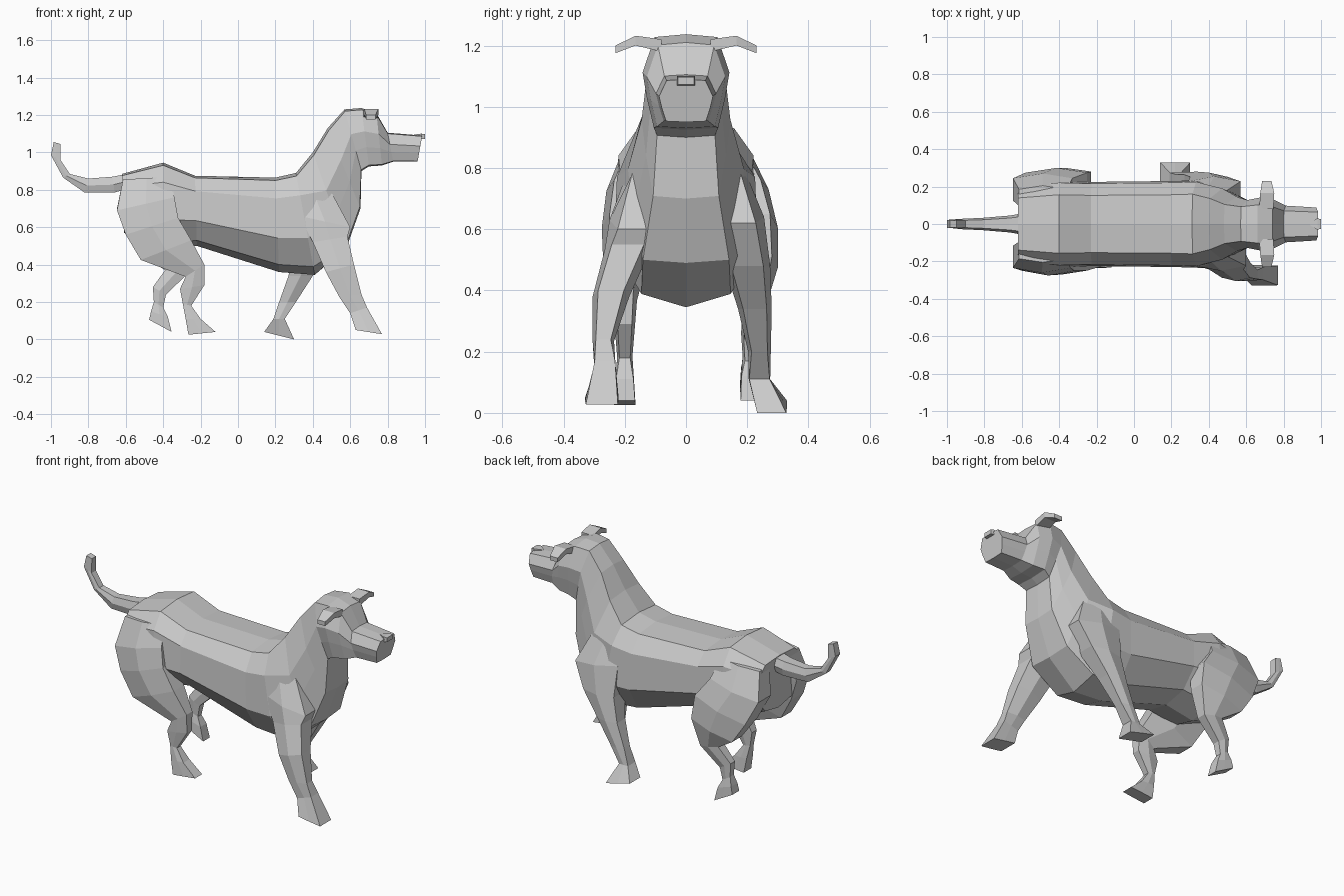
import bpy, bmesh

# Half cross-sections: (fraction from first edge to second edge, fraction of half width)
BARREL = [(0, 0), (.08, .62), (.36, 1), (.78, .96), (.97, .68), (1, 0)]
SKULL = [(0, 0), (.02, .74), (.33, .90), (.6, 1), (.97, .72), (1, 0)]
LIMB = [(0, .7), (.5, 1), (1, .7)]
PAW = [(0, 1), (.5, 1), (1, .95)]


def section(xa, za, xb, zb, y, w, profile):
    """Closed ring spanning two points of the side outline."""
    half = [(xa + (xb - xa) * t, w * k, za + (zb - za) * t) for t, k in profile]
    return [(x, y - k, z) for x, k, z in half] + [(x, y + k, z) for x, k, z in reversed(half)]


def loft(name, rings):
    bm = bmesh.new()
    vr = [[bm.verts.new(p) for p in r] for r in rings]
    n = len(vr[0])
    for a, b in zip(vr, vr[1:]):
        for i in range(n):
            j = (i + 1) % n
            bm.faces.new((a[i], a[j], b[j], b[i]))
    bm.faces.new(vr[0])
    bm.faces.new(vr[-1])
    bmesh.ops.remove_doubles(bm, verts=bm.verts, dist=1e-5)
    bmesh.ops.recalc_face_normals(bm, faces=bm.faces)
    me = bpy.data.meshes.new(name)
    bm.to_mesh(me)
    bm.free()
    ob = bpy.data.objects.new(name, me)
    bpy.context.collection.objects.link(ob)
    return ob


parts = []


def limb(name, rings):
    last = len(rings) - 1
    parts.append(loft(name, [section(*r, PAW if i >= last - 1 else LIMB)
                             for i, r in enumerate(rings)]))


# Trunk: lower outline point, upper outline point, half width
trunk = [(-.61, .57, -.62, .885, .205), (-.40, .47, -.40, .945, .23),
         (-.22, .50, -.23, .875, .225), (.22, .36, .20, .865, .23),
         (.41, .345, .31, .89, .235)]
# Neck, skull and muzzle continue the same skin
front = [(.58, .49, .40, 1.0, .19), (.655, .70, .48, 1.13, .145),
         (.66, .90, .57, 1.23, .128), (.70, .925, .66, 1.237, .142),
         (.77, .93, .74, 1.21, .128), (.83, .95, .80, 1.105, .098),
         (.96, .95, .985, 1.09, .088)]
body = loft("body", [section(*r[:4], 0, r[4], p)
                     for rows, p in ((trunk, BARREL), (front, SKULL)) for r in rows])

# Legs: rear edge x z, front edge x z, centre y, half width
limb("front_leg_forward", [
    (.30, .83, .46, .86, -.12, .05), (.33, .66, .60, .60, -.16, .09),
    (.40, .52, .585, .55, -.19, .075), (.47, .36, .62, .40, -.245, .06),
    (.54, .23, .66, .24, -.27, .035), (.60, .14, .69, .17, -.265, .035),
    (.63, .05, .77, .028, -.275, .055)])
limb("front_leg_back", [
    (.30, .83, .46, .86, .12, .05), (.29, .66, .57, .62, .165, .09),
    (.30, .48, .50, .48, .20, .075), (.27, .34, .40, .34, .225, .055),
    (.22, .20, .31, .20, .24, .037), (.19, .11, .25, .11, .24, .035),
    (.14, .04, .30, 0, .28, .05)])
limb("hind_leg_forward", [
    (-.615, .855, -.36, .87, -.14, .065), (-.647, .69, -.34, .76, -.175, .085),
    (-.60, .56, -.32, .65, -.19, .085), (-.52, .425, -.25, .53, -.20, .07),
    (-.28, .335, -.18, .40, -.20, .04), (-.31, .27, -.18, .29, -.20, .033),
    (-.295, .19, -.25, .18, -.20, .025), (-.28, .11, -.20, .11, -.20, .03),
    (-.265, .025, -.12, .04, -.20, .035)])
limb("hind_leg_back", [
    (-.615, .855, -.36, .87, .14, .065), (-.647, .70, -.33, .76, .185, .085),
    (-.58, .56, -.25, .65, .215, .085), (-.50, .44, -.23, .51, .235, .065),
    (-.39, .37, -.27, .35, .225, .04), (-.455, .28, -.385, .24, .21, .03),
    (-.45, .20, -.40, .17, .21, .025), (-.465, .15, -.375, .12, .21, .03),
    (-.475, .105, -.355, .04, .21, .033)])

# Tail curving up and back
limb("tail", [
    (-.58, .81, -.58, .888, 0, .06), (-.66, .785, -.67, .87, 0, .045),
    (-.82, .785, -.80, .86, 0, .033), (-.935, .865, -.90, .885, 0, .028),
    (-1.0, .985, -.95, .96, 0, .022), (-.985, 1.055, -.95, 1.045, 0, .02)])

# Weld legs and tail into one continuous skin
for part in parts:
    m = body.modifiers.new("weld", 'BOOLEAN')
    m.operation, m.solver, m.object = 'UNION', 'EXACT', part
skin = bpy.data.meshes.new_from_object(body.evaluated_get(bpy.context.evaluated_depsgraph_get()))
body.modifiers.clear()
body.data = skin
for part in parts:
    bpy.data.objects.remove(part)

# Folded ears, mirrored: y, x range, z range
ear = loft("ears", [[(a, y, c), (b, y, c), (b, y, d), (a, y, d)] for y, a, b, c, d in
                    [(.08, .67, .745, 1.18, 1.22), (.165, .675, .75, 1.20, 1.232),
                     (.23, .685, .735, 1.175, 1.20)]])
ear.modifiers.new("mirror", 'MIRROR').use_axis = (False, True, False)

# Nose: wedge narrowing toward the rear
loft("nose", [[(x, -w, c), (x, w, c), (x, w, d), (x, -w, d)] for x, w, c, d in
              [(.94, .006, 1.07, 1.095), (.98, .03, 1.07, 1.10), (1.0, .026, 1.072, 1.097)]])
